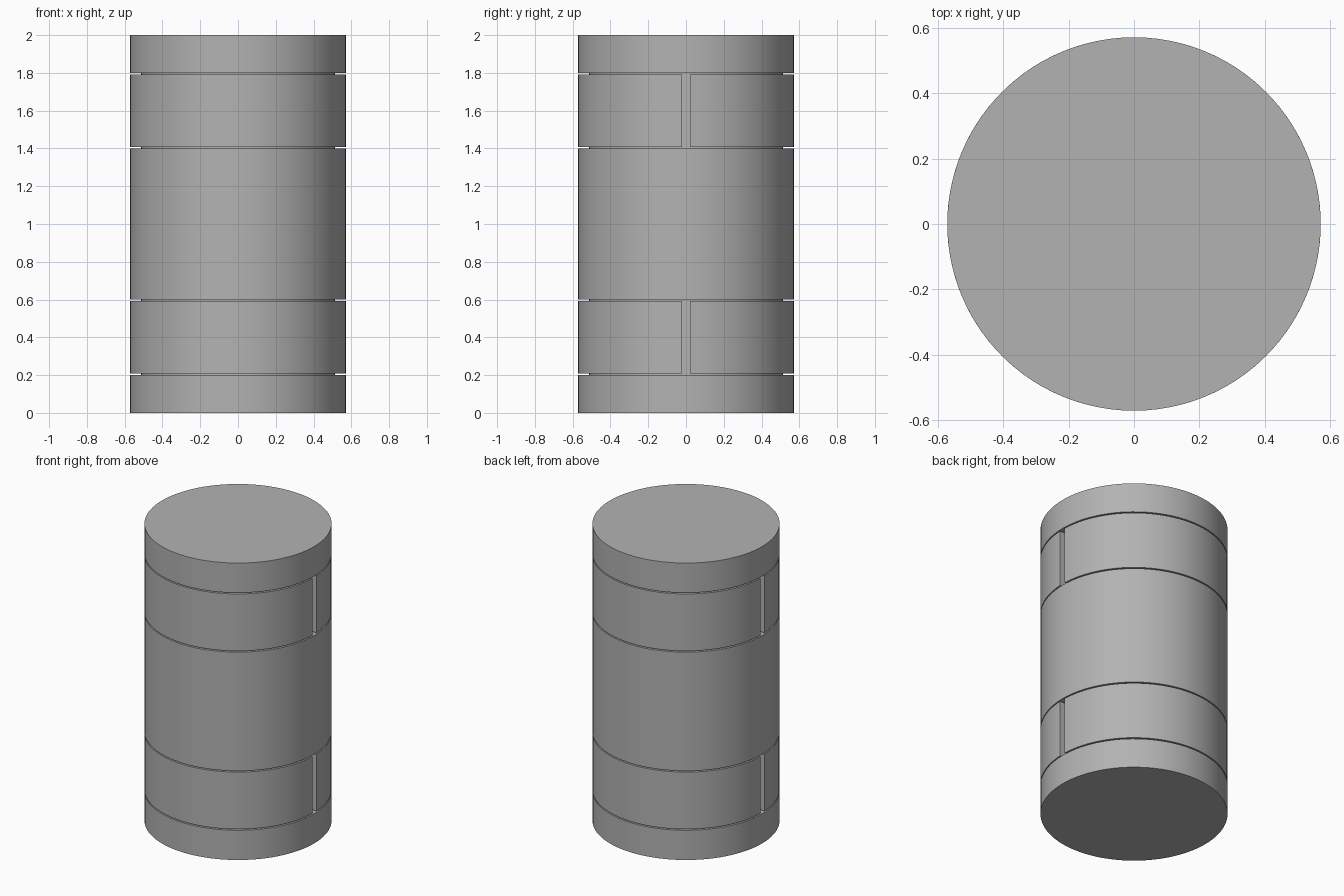
import bpy, bmesh, math

cube = bpy.data.objects.get("Cube")
if cube:
    bpy.data.objects.remove(cube, do_unlink=True)

RADIUS, CORE_RADIUS, SHELL_INNER = 0.571, 0.514, 0.52
SEGMENTS = 96
HALF_GAP = 0.022       # half width of the slot between two shells
CLEARANCE = 0.008      # play above and below each shell

grey = bpy.data.materials.new("plain grey")
grey.use_nodes = True
colour = (0.45, 0.45, 0.45, 1)
grey.diffuse_color = colour
grey.node_tree.nodes["Principled BSDF"].inputs["Base Color"].default_value = colour


def finish(bm, name):
    bmesh.ops.recalc_face_normals(bm, faces=bm.faces)
    mesh = bpy.data.meshes.new(name)
    bm.to_mesh(mesh)
    bm.free()
    mesh.materials.append(grey)
    obj = bpy.data.objects.new(name, mesh)
    bpy.context.collection.objects.link(obj)
    bpy.ops.object.select_all(action="DESELECT")
    obj.select_set(True)
    bpy.context.view_layer.objects.active = obj
    bpy.ops.object.shade_smooth_by_angle(angle=math.radians(30))


def turned_body(name, profile):
    """Solid of revolution from (radius, height) points, closed by flat ends."""
    bm = bmesh.new()
    rings = []
    for r, z in profile:
        angles = [math.tau * i / SEGMENTS for i in range(SEGMENTS)]
        rings.append([bm.verts.new((r * math.cos(a), r * math.sin(a), z)) for a in angles])
    for low, high in zip(rings, rings[1:]):
        for i in range(SEGMENTS):
            j = (i + 1) % SEGMENTS
            bm.faces.new((low[i], low[j], high[j], high[i]))
    bm.faces.new(rings[0])
    bm.faces.new(rings[-1])
    finish(bm, name)


def half_shell(name, side, bottom, top):
    """Half ring on the +y or -y side, with flat ends facing the slot."""
    bm = bmesh.new()
    steps = SEGMENTS // 2

    def arc(r):
        start = math.asin(HALF_GAP / r)
        sweep = math.pi - 2 * start
        angles = [start + sweep * i / steps for i in range(steps + 1)]
        return [bm.verts.new((r * math.cos(a), side * r * math.sin(a), bottom)) for a in angles]

    outer, inner = arc(RADIUS), arc(SHELL_INNER)
    faces = [bm.faces.new((outer[i], outer[i + 1], inner[i + 1], inner[i])) for i in range(steps)]
    raised = bmesh.ops.extrude_face_region(bm, geom=faces, use_keep_orig=True)["geom"]
    verts = [v for v in raised if isinstance(v, bmesh.types.BMVert)]
    bmesh.ops.translate(bm, verts=verts, vec=(0, 0, top - bottom))
    finish(bm, name)


# Core with two recessed bands
bands = {"lower": (0.2, 0.6), "upper": (1.4, 1.8)}
profile = [(RADIUS, 0)]
for low, high in bands.values():
    profile += [(RADIUS, low), (CORE_RADIUS, low), (CORE_RADIUS, high), (RADIUS, high)]
profile.append((RADIUS, 2))
turned_body("core_body", profile)

# Split shells seated in the bands
for level, (low, high) in bands.items():
    for place, side in (("front", -1), ("back", 1)):
        half_shell(f"{level}_{place}_shell", side, low + CLEARANCE, high - CLEARANCE)
